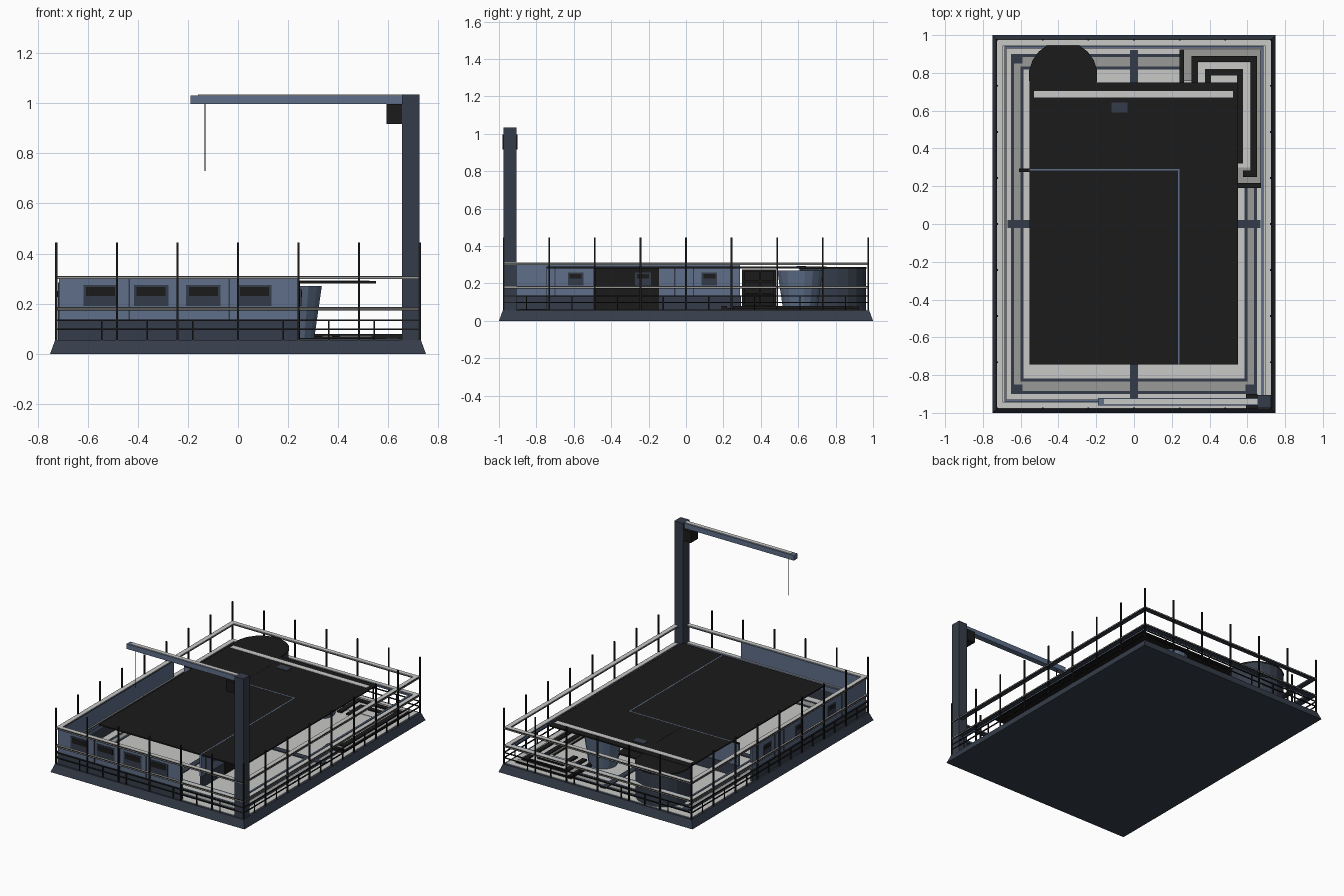
import bpy, bmesh
from mathutils import Matrix, Vector

cube = bpy.data.objects.get("Cube")
if cube:
    bpy.data.objects.remove(cube, do_unlink=True)


def material(name, r, g, b):
    m = bpy.data.materials.new(name)
    m.use_nodes = True
    m.diffuse_color = (r, g, b, 1)
    bsdf = next(n for n in m.node_tree.nodes if n.type == 'BSDF_PRINCIPLED')
    bsdf.inputs["Base Color"].default_value = (r, g, b, 1)
    return m


BLACK = material("black", .0105, .0105, .0105)
SLATE = material("slate", .036, .046, .068)
BLUE = material("steel_blue", .112, .158, .25)
GREY = material("mid_grey", .32, .32, .31)
LIGHT = material("light_grey", .58, .58, .57)


def finish(name, bm, mat):
    bmesh.ops.recalc_face_normals(bm, faces=bm.faces)
    me = bpy.data.meshes.new(name)
    bm.to_mesh(me)
    bm.free()
    me.materials.append(mat)
    ob = bpy.data.objects.new(name, me)
    bpy.context.collection.objects.link(ob)
    return ob


def boxes(name, mat, *ranges):
    """One object made of boxes, each (x0, x1, y0, y1, z0, z1)."""
    bm = bmesh.new()
    for x0, x1, y0, y1, z0, z1 in ranges:
        centre = Vector((x0 + x1, y0 + y1, z0 + z1)) / 2
        size = (abs(x1 - x0), abs(y1 - y0), abs(z1 - z0), 1)
        bmesh.ops.create_cube(bm, size=1, matrix=Matrix.Translation(centre) @ Matrix.Diagonal(size))
    return finish(name, bm, mat)


def frame(x, y, w, z0, z1):
    """Four boxes forming a rectangular ring with outer half sizes x, y."""
    return [(-x, x, -y, -y + w, z0, z1), (-x, x, y - w, y, z0, z1),
            (-x, -x + w, -y + w, y - w, z0, z1), (x - w, x, -y + w, y - w, z0, z1)]


def drum(name, mat, x, y, r0, r1, z0, z1, sides):
    bm = bmesh.new()
    bmesh.ops.create_cone(bm, cap_ends=True, segments=sides, radius1=r0, radius2=r1, depth=z1 - z0,
                          matrix=Matrix.Translation((x, y, (z0 + z1) / 2)) @ Matrix.Rotation(3.14159 / sides, 4, 'Z'))
    return finish(name, bm, mat)


# Tapered hull
DECK = .055
hull = boxes("hull", SLATE, (-.75, .75, -1, 1, 0, DECK))
for v in hull.data.vertices:
    if v.co.z > .01:
        v.co.x *= .973
        v.co.y *= .98

# Deck floor with concentric bands and spokes
boxes("deck_floor", LIGHT, (-.715, .715, -.965, .965, DECK, .058))
boxes("deck_band", GREY, *frame(.65, .90, .065, .058, .060))
boxes("deck_seams", SLATE, *frame(.65, .90, .016, .058, .062), *frame(.602, .835, .018, .058, .062))
boxes("deck_spokes", SLATE, (-.02, .02, -.92, .92, .058, .064), (-.67, .67, -.02, .02, .058, .064))
boxes("deck_corner_plates", SLATE,
      *[(sx * .59, sx * .64, sy * .85, sy * .9, .058, .064) for sx in (-1, 1) for sy in (-1, 1)])

# Main railings: slate bar with black edge, grey stripe, pale top and blue inner lip
for label, z in (("upper", .299), ("middle", .174)):
    boxes(label + "_rail", SLATE, *frame(.724, .974, .03, z, z + .008))
    boxes(label + "_rail_edge", BLACK, *frame(.728, .978, .004, z - .001, z + .010))
    boxes(label + "_rail_stripe", GREY, *frame(.729, .979, .002, z + .002, z + .007))
    boxes(label + "_rail_top", LIGHT, *frame(.724, .974, .03, z + .008, z + .012))
boxes("rail_inner_lip", BLUE, *frame(.686, .942, .012, .174, .184))
boxes("lower_rails", BLACK, *frame(.728, .978, .007, .131, .137), *frame(.728, .978, .007, .095, .101))


def uprights(name, half, nx, ny, z1):
    spots = [(-.725 + 1.45 * i / nx, s * .975) for i in range(nx + 1) for s in (-1, 1)]
    spots += [(s * .725, -.975 + 1.95 * j / ny) for j in range(1, ny) for s in (-1, 1)]
    boxes(name, BLACK, *[(x - half, x + half, y - half, y + half, DECK, z1) for x, y in spots])


uprights("railing_posts", .0045, 6, 8, .445)
uprights("railing_balusters", .003, 8, 16, .134)

# Cabin: slate skirting below, blue panels above; inner walls end flush with the roof
X0, X1, Y0, Y1, T = -.715, .24, -.965, .29, .015
OUTER_TOP, INNER_TOP = .299, .2905


def outer_walls(z0, z1, out=0):
    a, c = X0 - out, Y0 - out
    return [(a, X1 + out, c, c + T, z0, z1), (a, a + T, c, Y1 + out, z0, z1)]


def inner_walls(z0, z1, out=0):
    b, d = X1 + out, Y1 + out
    return [(-.61, b, d - T, d, z0, z1), (b - T, b, -.745, d, z0, z1)]


boxes("cabin_skirting", SLATE, *outer_walls(DECK, .135, .003), *inner_walls(DECK, .135, .003))
boxes("cabin_walls", BLUE, *outer_walls(.135, OUTER_TOP), *inner_walls(.135, .285))
boxes("inner_wall_tops", BLUE, (-.552, X1, Y1 - .008, Y1, .285, INNER_TOP),
      (X1 - .008, X1, -.745, Y1, .285, INNER_TOP))
boxes("back_wall_cap", BLACK, (-.61, -.552, Y1 - T, Y1, .285, .292))

# Windows: slate frames with black glass, plus panel seams
front_x = (-.548, -.347, -.138, .065)
side_y = (-.59, -.23, .125)
frames, panes = [], []
for x in front_x:
    frames.append((x - .069, x + .069, Y0 - .004, Y0, .19, .275))
    panes.append((x - .058, x + .058, Y0 - .006, Y0, .23, .266))
for y in side_y:
    for wall, d in ((X0, -1), (X1, 1)):
        lift = .009 if d > 0 and y == -.23 else 0
        frames.append((wall, wall + d * (.004 + lift), y - .042, y + .042, .19, .258))
        panes.append((wall, wall + d * (.006 + lift), y - .032, y + .032, .226, .25))
boxes("window_frames", SLATE, *frames)
boxes("window_glass", BLACK, *panes)
boxes("panel_seams", SLATE,
      *[(x - .003, x + .003, Y0 - .003, Y0, .135, OUTER_TOP) for x in (-.435, -.24, -.035)],
      *[(wall - .003, wall + .003, y - .003, y + .003, .135, .285)
        for wall in (X0, X1) for y in (-.7, -.06, .04)])
boxes("cabin_door", BLACK, (X1, X1 + .008, -.495, -.145, DECK, .289))

# Thin flat roof with a pale stripe and a hatch
boxes("roof", BLACK, (-.552, .55, -.745, .75, .281, .29))
boxes("roof_stripe", LIGHT, (-.53, .525, .67, .705, .29, .292))
boxes("roof_hatch", SLATE, (-.12, -.035, .59, .642, .29, .293))
boxes("roof_seam", BLACK, (-.174, -.17, .3, .6, .29, .291))

# Tank with a dark lid, tapered tub and shelving behind the cabin
drum("tank", SLATE, -.375, .785, .18, .18, DECK, .278, 20)
drum("tank_lid", BLACK, -.375, .785, .182, .182, .278, .288, 20)
drum("tapered_tub", BLUE, .213, .61, .092, .124, DECK, .27, 16)
boxes("shelving", BLACK, (-.112, -.1, .3, .48, DECK, .275),
      *[(-.1, .2, .3, .48, z, z + .01) for z in (.075, .14, .205, .265)],
      *[(x, x + .012, y, y + .012, DECK, .275) for x in (-.1, .188) for y in (.3, .39, .468)])

# Low stepped corner terrace: black base, grey top, nested dark borders
boxes("terrace_base", BLACK, (.24, .672, .76, .925, .058, .068), (.53, .672, .19, .76, .058, .068))
boxes("terrace_top", GREY, (.242, .67, .762, .923, .068, .07), (.532, .67, .192, .762, .068, .07))
boxes("terrace_inlay", LIGHT, (.335, .615, .72, .855, .07, .072), (.54, .615, .3, .72, .07, .072))


def border(x0, x1, top, foot, w, z):
    return [(x0, x1, top - w, top, .068, z), (x1 - w, x1, foot, top - w, .068, z),
            (x0, x0 + w, .66, top - w, .068, z)]


boxes("terrace_borders", BLACK, (.24, .265, .66, .925, .058, .078),
      *border(.305, .65, .89, .25, .033, .079), *border(.375, .578, .82, .32, .033, .079),
      (.578, .65, .25, .283, .068, .079), (.54, .672, .19, .218, .058, .079))

# Corner crane
CY = -.94
boxes("crane_tower", SLATE, (.655, .724, CY - .035, CY + .035, DECK, 1.035))
boxes("crane_boom", BLUE, (-.19, .655, CY - .02, CY + .02, .996, 1.031))
boxes("crane_boom_top", LIGHT, (-.16, .655, CY - .014, CY + .014, 1.031, 1.035))
boxes("crane_motor", BLACK, (.593, .655, CY - .04, CY + .04, .917, .996))
boxes("crane_cable", BLACK, (-.1335, -.1305, CY - .0015, CY + .0015, .73, .996))
